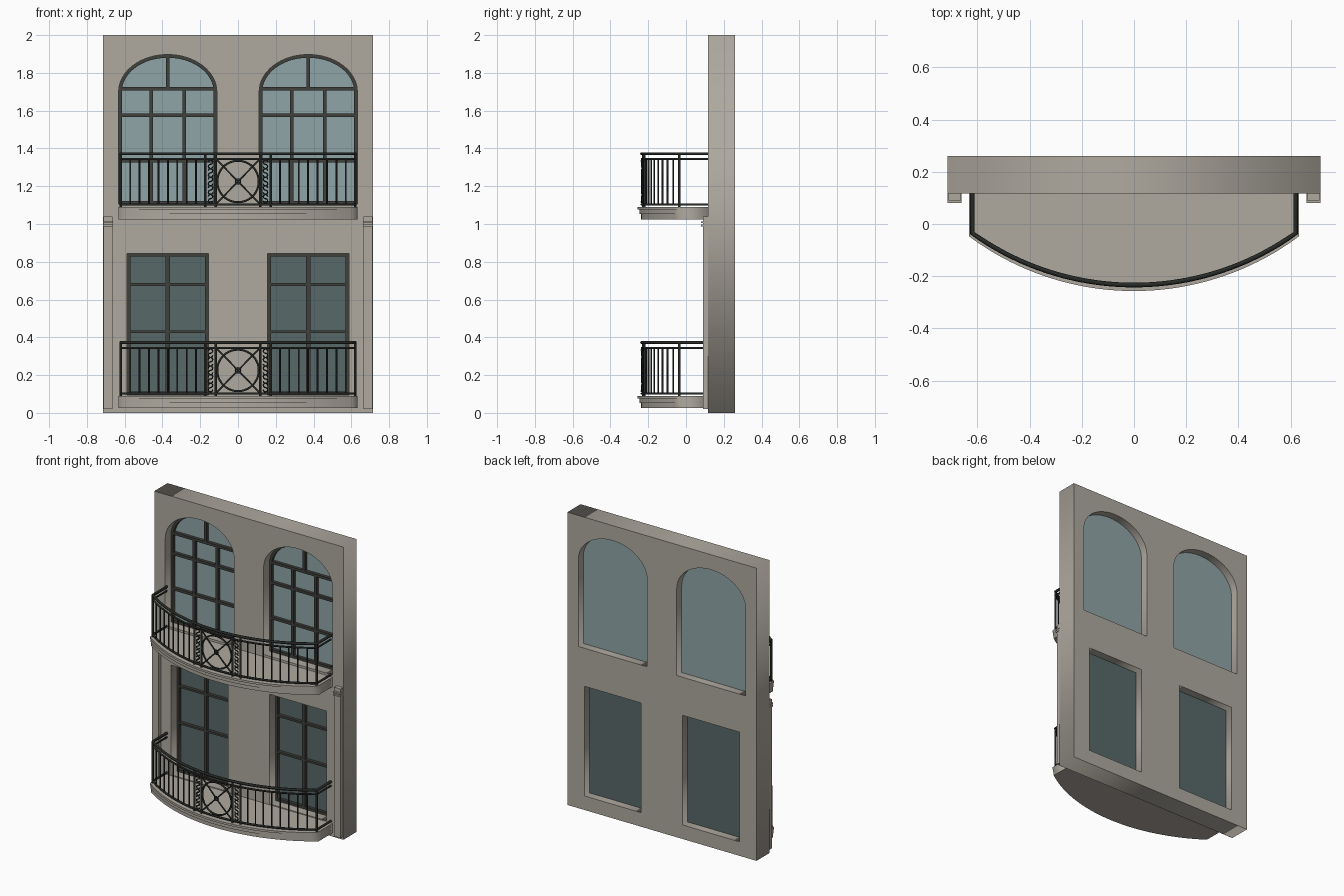
import bpy
import math

if "Cube" in bpy.data.objects:
    bpy.data.objects.remove(bpy.data.objects["Cube"], do_unlink=True)


def material(name, rgb):
    m = bpy.data.materials.new(name)
    m.use_nodes = True
    m.diffuse_color = (*rgb, 1)
    m.node_tree.nodes["Principled BSDF"].inputs["Base Color"].default_value = (*rgb, 1)
    return m


STONE = material("warm stone", (0.43, 0.40, 0.35))
IRON = material("black iron", (0.02, 0.023, 0.02))
FRAME = material("dark frame", (0.05, 0.052, 0.045))
PALE_GLASS = material("pale glass", (0.28, 0.375, 0.39))
DARK_GLASS = material("dark glass", (0.098, 0.14, 0.14))


def curve_object(name, mat, lines, closed, dims):
    """Poly curve object from lists of 3D points."""
    cu = bpy.data.curves.new(name, "CURVE")
    cu.dimensions = dims
    for pts in lines:
        sp = cu.splines.new("POLY")
        sp.points.add(len(pts) - 1)
        for p, co in zip(sp.points, pts):
            p.co = (*co, 1)
        sp.use_cyclic_u = closed
    cu.materials.append(mat)
    ob = bpy.data.objects.new(name, cu)
    bpy.context.collection.objects.link(ob)
    return ob


def to_mesh(ob):
    bpy.ops.object.select_all(action="DESELECT")
    ob.select_set(True)
    bpy.context.view_layer.objects.active = ob
    bpy.ops.object.convert(target="MESH")
    return bpy.context.object


def plate(name, mat, outlines, lo, hi, upright=True):
    """Extruded outline with holes: upright spans y lo..hi, flat spans z lo..hi."""
    ob = curve_object(name, mat, [[(a, b, 0) for a, b in o] for o in outlines], True, "2D")
    ob.data.fill_mode = "BOTH"
    ob.data.extrude = (hi - lo) / 2
    mid = (lo + hi) / 2
    if upright:
        ob.rotation_euler.x = math.pi / 2
        ob.location.y = mid
    else:
        ob.location.z = mid
    return to_mesh(ob)


def tube(name, lines, radius, closed=False):
    ob = curve_object(name, IRON, lines, closed, "3D")
    ob.data.bevel_depth = radius
    ob.data.bevel_resolution = 1
    ob.data.use_fill_caps = True
    return to_mesh(ob)


def box(name, mat, x, y, z):
    bpy.ops.mesh.primitive_cube_add(size=1, location=[sum(r) / 2 for r in (x, y, z)])
    ob = bpy.context.object
    ob.name = name
    ob.scale = [r[1] - r[0] for r in (x, y, z)]
    ob.data.materials.append(mat)
    return ob


def rect(x0, x1, z0, z1):
    return [(x0, z0), (x1, z0), (x1, z1), (x0, z1)]


def arched(cx, half, z0, spring, rise):
    top = [(cx + half * math.cos(math.pi * i / 32), spring + rise * math.sin(math.pi * i / 32))
           for i in range(33)]
    return [(cx - half, z0), (cx + half, z0)] + top


def arc_y(x, half, end, front):
    """Depth of a bowed front through (+-half, end) and (0, front)."""
    sag = end - front
    r = (half * half + sag * sag) / (2 * sag)
    return front + r - math.sqrt(r * r - x * x)


def bow(half, end, front, n=40):
    xs = [-half + 2 * half * i / n for i in range(n + 1)]
    return [(x, arc_y(x, half, end, front)) for x in xs]


# Wall with four openings
CX = 0.372
UP, LOW, TOP, SPRING, RISE = 1.105, 0.096, 0.845, 1.70, 0.197
HALF_UP, HALF_LOW, T = 0.26, 0.215, 0.017
openings = []
for s in (-1, 1):
    openings.append(arched(s * CX, HALF_UP, UP, SPRING, RISE))
    openings.append(rect(s * CX - HALF_LOW, s * CX + HALF_LOW, LOW, TOP))
plate("wall", STONE, [rect(-0.715, 0.715, 0, 2)] + openings, 0.117, 0.26)

# Windows: glass, surround and glazing bars
FY = (0.178, 0.2)
for s, side in ((-1, "right"), (1, "left")):
    c = s * CX
    arch = arched(c, HALF_UP, UP, SPRING, RISE)
    plate(f"upper_glass_{side}", PALE_GLASS, [arch], 0.199, 0.206)
    inner = arched(c, HALF_UP - T, UP + T, SPRING, RISE - T)
    plate(f"upper_frame_{side}", FRAME, [arch, inner], *FY)
    for z in (1.715, 1.575, 1.335):
        box(f"upper_crossbar_{side}", FRAME, (c - HALF_UP + 0.005, c + HALF_UP - 0.005), FY,
            (z - 0.009, z + 0.009))
    for dx, z0, z1 in ((-0.087, UP, 1.715), (0.087, UP, 1.715), (0, 1.715, 1.89)):
        box(f"upper_mullion_{side}", FRAME, (c + dx - 0.009, c + dx + 0.009), FY, (z0, z1))

    x0, x1 = c - HALF_LOW, c + HALF_LOW
    pane = rect(x0, x1, LOW, TOP)
    plate(f"lower_glass_{side}", DARK_GLASS, [pane], 0.199, 0.206)
    plate(f"lower_frame_{side}", FRAME, [pane, rect(x0 + T, x1 - T, LOW + T, TOP - T)], *FY)
    box(f"lower_mullion_{side}", FRAME, (c - 0.011, c + 0.011), FY, (LOW, TOP))
    for z in (0.68, 0.43):
        box(f"lower_crossbar_{side}", FRAME, (x0, x1), FY, (z - 0.007, z + 0.007))

    # Corner pilaster with small capital bands
    p = s * 0.688
    box(f"pilaster_{side}", STONE, (p - 0.024, p + 0.024), (0.09, 0.12), (0.02, 1.04))
    for z0, z1 in ((0.988, 0.998), (1.004, 1.014)):
        box(f"capital_band_{side}", STONE, (p - 0.027, p + 0.027), (0.08, 0.12), (z0, z1))

# Railing curve, shared by everything that follows the bowed front
RH, RE, RF = 0.62, -0.035, -0.234


def on_rail(x, z):
    return (x, arc_y(x, RH, RE, RF), z)


def scroll(cx, cz, r, flip):
    """S-shaped scroll made of two three-quarter loops."""
    pts = []
    for i in range(9):
        a = math.radians(180 - 270 * (1 - i / 8) + 90)
        pts.append((flip * r * math.cos(a), r + r * math.sin(a)))
    pts = [(x, z) for x, z in pts]
    lower = [(-x, -z) for x, z in reversed(pts)]
    return [on_rail(cx + x, cz + z) for x, z in pts + lower]


def balcony(level, base):
    # Stepped bowed slab
    for part, z0, z1, end, front in (("lip", 0.076, 0.09, -0.047, -0.257),
                                     ("moulding", 0.052, 0.076, -0.041, -0.246),
                                     ("slab", 0.025, 0.052, -0.036, -0.237)):
        outline = [(-0.633, 0.12)] + bow(0.633, end, front) + [(0.633, 0.12)]
        plate(f"{level}_{part}", STONE, [outline], base + z0, base + z1, upright=False)

    # Horizontal rails returning to the wall
    plan = [(-RH, 0.118)] + bow(RH, RE, RF) + [(RH, 0.118)]
    for part, z, r in (("handrail", 0.372, 0.009), ("upper_rail", 0.344, 0.006),
                       ("bottom_rail", 0.103, 0.007)):
        tube(f"{level}_{part}", [[(x, y, base + z) for x, y in plan]], r)

    # Balusters and posts
    lo, hi = base + 0.1, base + 0.345
    thin, posts = [], []
    for s in (-1, 1):
        thin += [[on_rail(s * x, lo), on_rail(s * x, hi)]
                 for x in [0.172 + 0.0498 * i for i in range(1, 9)]]
        posts += [[on_rail(s * x, base + 0.09), on_rail(s * x, base + 0.372)]
                  for x in (0.117, 0.174, RH)]
    tube(f"{level}_balusters", thin, 0.005)
    tube(f"{level}_posts", posts, 0.007)

    # Central ring with diagonal cross
    mid = base + 0.225
    ring = [on_rail(r * math.cos(a), mid + r * math.sin(a))
            for r in (0.11,) for a in [math.tau * i / 40 for i in range(40)]]
    tube(f"{level}_ring", [ring], 0.006, closed=True)
    hub = [on_rail(0.014 * math.cos(a), mid + 0.014 * math.sin(a))
           for a in [math.tau * i / 12 for i in range(12)]]
    tube(f"{level}_hub", [hub], 0.004, closed=True)
    steps = [-1 + i / 4 for i in range(9)]
    tube(f"{level}_cross", [[on_rail(0.115 * t, mid + k * 0.118 * t) for t in steps]
                            for k in (-1, 1)], 0.005)

    # Scrollwork columns either side of the ring
    scrolls = [scroll(s * 0.1455, base + 0.134 + 0.0455 * i, 0.0115, s)
               for s in (-1, 1) for i in range(5)]
    tube(f"{level}_scrolls", scrolls, 0.004)


balcony("lower_balcony", 0.0)
balcony("upper_balcony", 1.0)
